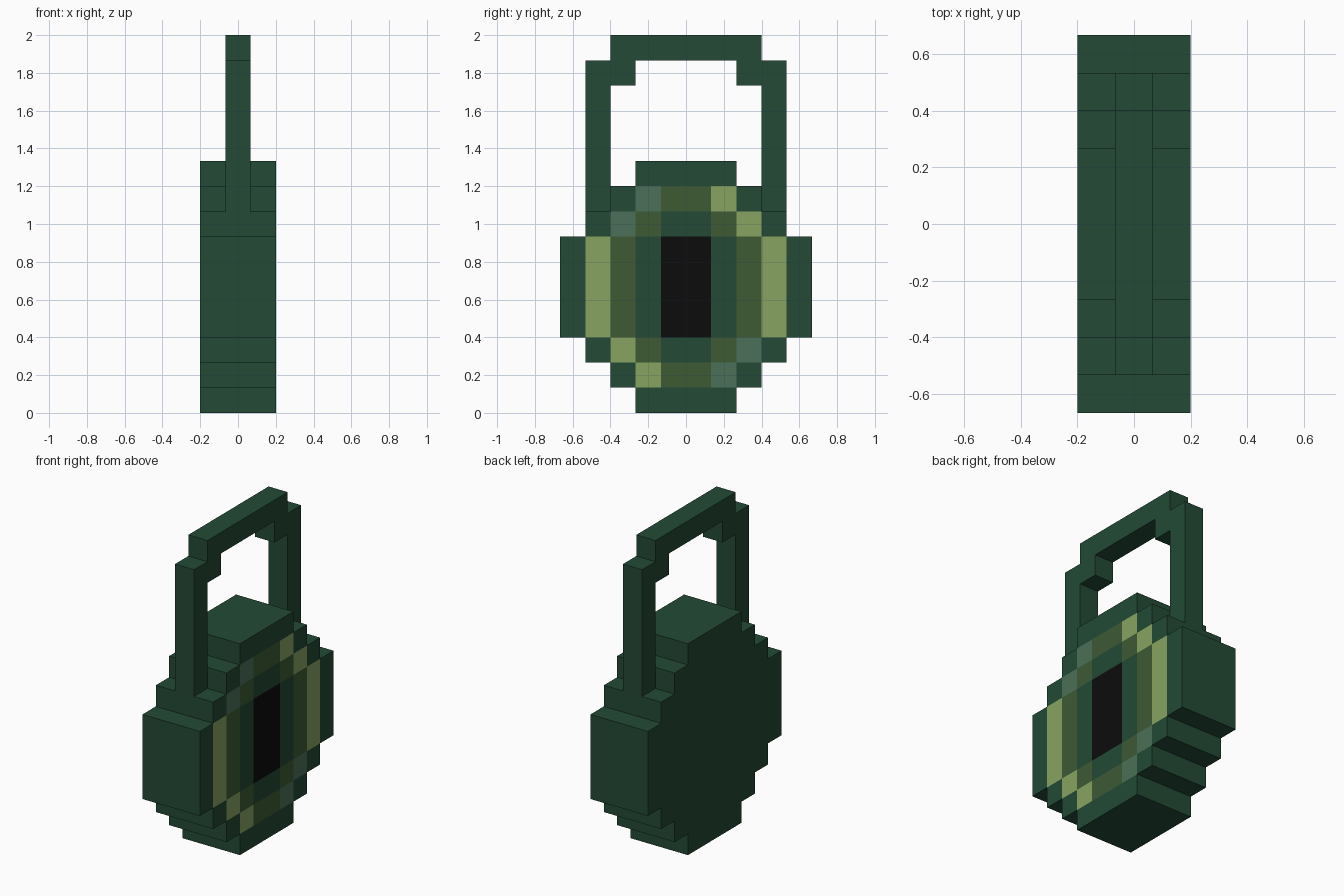
import bpy, bmesh
from mathutils import Vector

if "Cube" in bpy.data.objects:
    bpy.data.objects.remove(bpy.data.objects["Cube"])

U = 2 / 15          # one pixel step
HALF_BODY = 1.5 * U
HALF_HANDLE = 0.5 * U


def material(name, hex_code):
    srgb = [int(hex_code[i:i + 2], 16) / 255 for i in (0, 2, 4)]
    rgba = [c / 12.92 if c <= 0.04045 else ((c + 0.055) / 1.055) ** 2.4 for c in srgb] + [1]
    mat = bpy.data.materials.new(name)
    mat.use_nodes = True
    mat.diffuse_color = rgba
    bsdf = mat.node_tree.nodes["Principled BSDF"]
    bsdf.inputs["Base Color"].default_value = rgba
    bsdf.inputs["Roughness"].default_value = 0.9
    return mat


MATS = {
    "D": material("dark green", "234A35"),
    "L": material("light green", "87A461"),
    "O": material("olive green", "3D5B34"),
    "G": material("grey green", "4B7058"),
    "K": material("black", "0C0C0C"),
}
KEYS = list(MATS)


def slab(half_profile, half_width):
    """Mirror a (y, z) half outline across y = 0 and extrude it along x."""
    outline = half_profile + [(-y, z) for y, z in reversed(half_profile)]
    bm = bmesh.new()
    face = bm.faces.new([bm.verts.new((-half_width, y * U, z * U)) for y, z in outline])
    new = bmesh.ops.extrude_face_region(bm, geom=[face], use_keep_orig=True)["geom"]
    bmesh.ops.translate(bm, vec=(2 * half_width, 0, 0),
                        verts=[v for v in new if isinstance(v, bmesh.types.BMVert)])
    bmesh.ops.recalc_face_normals(bm, faces=bm.faces)
    return bm


def finish(bm, name, mats):
    mesh = bpy.data.meshes.new(name)
    bm.to_mesh(mesh)
    bm.free()
    for mat in mats:
        mesh.materials.append(mat)
    obj = bpy.data.objects.new(name, mesh)
    bpy.context.collection.objects.link(obj)
    return obj


# Painted face, one letter per pixel, top row first, y from -5 to 5
PATTERN = ["   DDDD   ", "  DGOOLD  ", " DGODDOLD "] + ["DLODKKDOLD"] * 4 + \
          [" DLODDOGD ", "  DLOOGD  ", "   DDDD   "]


def pixel(face):
    c = face.calc_center_median()
    row = min(max(int(c.z / U), 0), 9)
    col = min(max(int(c.y / U + 5), 0), 9)
    return PATTERN[9 - row][col]


# Stepped round body
body = slab([(2, 10), (2, 9), (3, 9), (3, 8), (4, 8), (4, 7), (5, 7), (5, 3),
             (4, 3), (4, 2), (3, 2), (3, 1), (2, 1), (2, 0)], HALF_BODY)


def painted_faces():
    return [f for f in body.faces
            if f.normal.x > 0.9 and f.calc_center_median().x > HALF_BODY - 0.001]


# Cut the painted face into pixels
cuts = [(Vector((0, k * U, 0)), Vector((0, 1, 0))) for k in range(-4, 5)]
cuts += [(Vector((0, 0, k * U)), Vector((0, 0, 1))) for k in range(1, 10)]
for co, no in cuts:
    faces = painted_faces()
    edges = {e for f in faces for e in f.edges}
    verts = {v for f in faces for v in f.verts}
    bmesh.ops.bisect_plane(body, geom=faces + list(edges) + list(verts),
                           dist=1e-4, plane_co=co, plane_no=no)
    body.normal_update()

# Sink the central slot
slot = [f for f in painted_faces() if pixel(f) == "K"]
sunk = bmesh.ops.extrude_face_region(body, geom=slot)["geom"]
bmesh.ops.translate(body, vec=(-U, 0, 0),
                    verts=[v for v in sunk if isinstance(v, bmesh.types.BMVert)])
bmesh.ops.recalc_face_normals(body, faces=body.faces)
body.normal_update()

# Colour the pixels and slot floor, leave every other face dark green
for f in body.faces:
    if f.normal.x > 0.9:
        key = pixel(f)
        f.material_index = KEYS.index(key if key in KEYS else "D")
    else:
        f.material_index = 0
finish(body, "body", MATS.values())

# Stepped carrying loop on top
handle = slab([(3, 15), (3, 14), (4, 14), (4, 8), (3, 8), (3, 13), (2, 13), (2, 14)],
              HALF_HANDLE)
finish(handle, "handle", [MATS["D"]])
